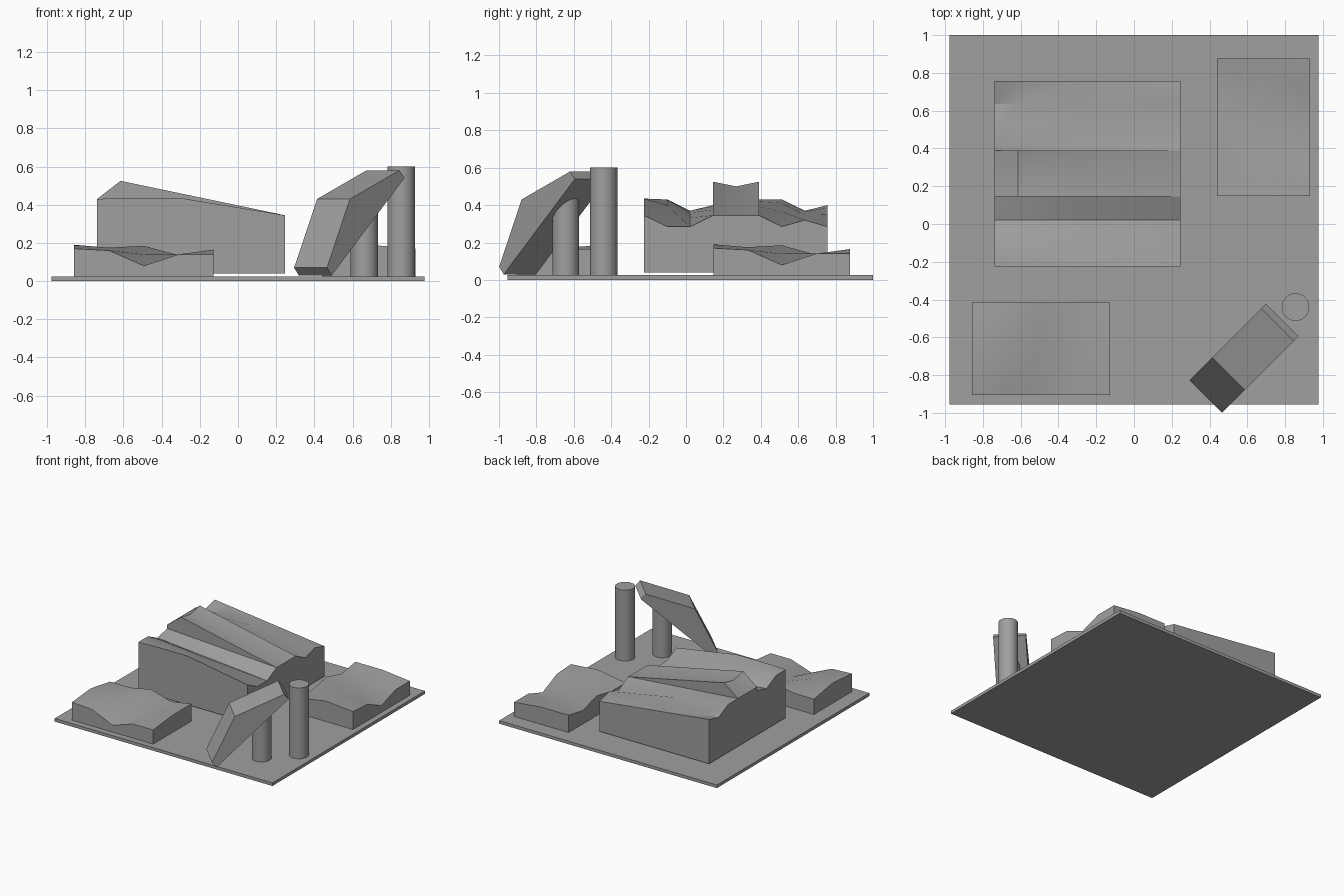
import bpy, bmesh, math

if "Cube" in bpy.data.objects:
    bpy.data.objects.remove(bpy.data.objects["Cube"])

grey = bpy.data.materials.new("plain_grey")
grey.diffuse_color = (0.35, 0.35, 0.35, 1)
grey.use_nodes = True
grey.node_tree.nodes["Principled BSDF"].inputs["Base Color"].default_value = grey.diffuse_color


def finish(bm, name, smooth=True):
    bmesh.ops.remove_doubles(bm, verts=bm.verts, dist=0.0005)
    bmesh.ops.dissolve_degenerate(bm, edges=bm.edges, dist=0.0005)
    bmesh.ops.recalc_face_normals(bm, faces=bm.faces)
    me = bpy.data.meshes.new(name)
    bm.to_mesh(me)
    bm.free()
    me.materials.append(grey)
    ob = bpy.data.objects.new(name, me)
    bpy.context.collection.objects.link(ob)
    if smooth:
        bpy.ops.object.select_all(action='DESELECT')
        ob.select_set(True)
        bpy.context.view_layer.objects.active = ob
        bpy.ops.object.shade_smooth_by_angle(angle=math.radians(30))
    return ob


def terrain(name, xs, ys, rows, bottom):
    """Solid block with a height-field top; rows[i][j] is the height at xs[i], ys[j]."""
    bm = bmesh.new()
    top = [[bm.verts.new((x, y, z)) for y, z in zip(ys, row)]
           for x, row in zip(xs, rows)]
    for i in range(len(xs) - 1):
        for j in range(len(ys) - 1):
            bm.faces.new((top[i][j], top[i + 1][j], top[i + 1][j + 1], top[i][j + 1]))
    corners = [bm.verts.new((x, y, bottom)) for x, y in
               ((xs[0], ys[0]), (xs[-1], ys[0]), (xs[-1], ys[-1]), (xs[0], ys[-1]))]
    a, b, c, d = corners
    bm.faces.new((d, c, b, a))
    bm.faces.new([a, b] + [r[0] for r in reversed(top)])
    bm.faces.new([b, c] + list(reversed(top[-1])))
    bm.faces.new([c, d] + [r[-1] for r in top])
    bm.faces.new([d, a] + top[0])
    return finish(bm, name)


def cylinder(name, x, y, r, z0, z1):
    bm = bmesh.new()
    bmesh.ops.create_cone(bm, cap_ends=True, segments=48, radius1=r, radius2=r, depth=z1 - z0)
    bmesh.ops.translate(bm, verts=bm.verts, vec=(x, y, (z0 + z1) / 2))
    return finish(bm, name)


# Base plate
bm = bmesh.new()
bmesh.ops.create_cube(bm, size=1)
for v in bm.verts:
    v.co = (v.co.x * 1.955, v.co.y * 1.955 + 0.0225, (v.co.z + 0.5) * 0.025)
finish(bm, "base_plate", False)

# Large ridged block: valleys either side of a raised central ramp
ys = [-0.225, -0.1, 0.022, 0.145, 0.145, 0.268, 0.39, 0.39, 0.513, 0.635, 0.757]
left = [0.43, 0.43, 0.37, 0.40, 0.43, 0.43, 0.43, 0.43, 0.43, 0.37, 0.40]
right = [0.345, 0.285, 0.285, 0.345, 0.345, 0.345, 0.345, 0.345, 0.285, 0.32, 0.285]
ridge = {4: 0.525, 5: 0.50, 6: 0.525}
xs = [-0.738, -0.615, -0.30, 0.245]
rows = []
for i, x in enumerate(xs):
    t = (x - xs[0]) / (xs[-1] - xs[0])
    row = [l + (r - l) * t for l, r in zip(left, right)]
    if i in (1, 2):
        row[0], row[1] = 0.435, 0.43 - 0.03 * (i - 1)
        u = (x - xs[1]) / (xs[-1] - xs[1])
        for j, h in ridge.items():
            row[j] = h + (right[j] - h) * u
    rows.append(row)
terrain("ridged_block", xs, ys, rows, 0.04)

# Two identical low terrain blocks, the second turned a quarter
tx = [-0.365, -0.1825, 0, 0.1825, 0.365]
ty = [-0.245, 0, 0.245]
heights = [[0.17, 0.19, 0.15], [0.16, 0.175, 0.15], [0.08, 0.14, 0.185],
           [0.14, 0.14, 0.135], [0.14, 0.165, 0.165]]
for name, loc, rot in (("front_terrain", (-0.493, -0.66, 0), 0),
                       ("side_terrain", (0.685, 0.512, 0), math.pi / 2)):
    ob = terrain(name, tx, ty, heights, 0.025)
    ob.location = loc
    ob.rotation_euler.z = rot

# Diagonal slanted slab: side profile extruded across its width
profile = [(0, 0.07), (0.035, 0.03), (0.573, 0.54), (0.537, 0.58), (0.17, 0.43)]
bm = bmesh.new()
sides = [[bm.verts.new((s, w, z)) for s, z in profile] for w in (-0.122, 0.122)]
bm.faces.new(sides[0])
bm.faces.new(list(reversed(sides[1])))
for i in range(5):
    k = (i + 1) % 5
    bm.faces.new((sides[0][i], sides[0][k], sides[1][k], sides[1][i]))
slab = finish(bm, "slanted_slab", False)
slab.location = (0.38, -0.913, 0)
slab.rotation_euler.z = math.pi / 4

# Posts: one free standing, one running up into the slab
cylinder("tall_post", 0.855, -0.44, 0.073, 0.025, 0.60)
cylinder("slab_post", 0.662, -0.643, 0.072, 0.025, 0.44)
